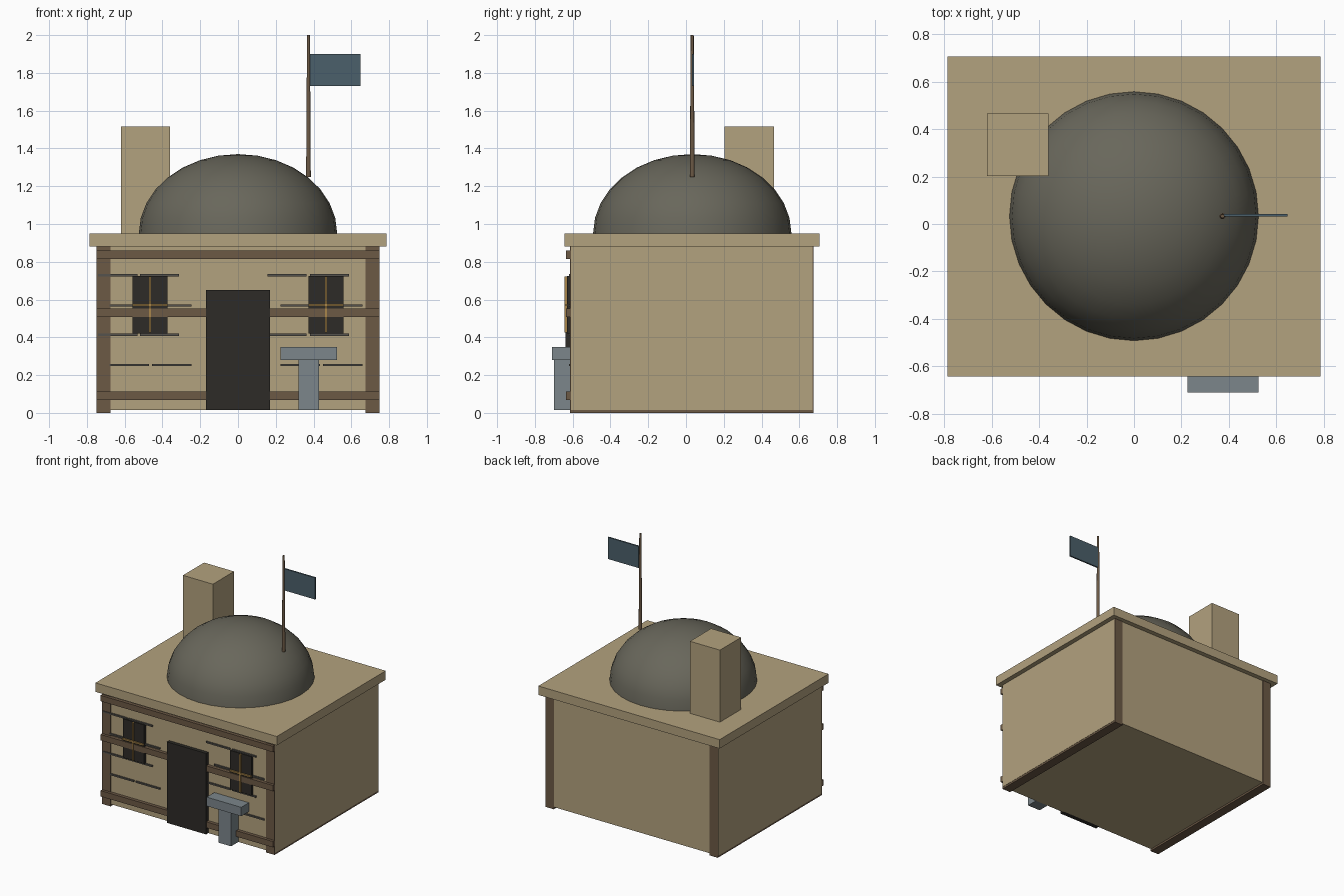
import bpy, bmesh, math

if "Cube" in bpy.data.objects:
    bpy.data.objects.remove(bpy.data.objects["Cube"])


def material(name, rgb):
    m = bpy.data.materials.new(name)
    m.diffuse_color = (*rgb, 1)
    m.use_nodes = True
    m.node_tree.nodes["Principled BSDF"].inputs["Base Color"].default_value = m.diffuse_color
    return m


PLASTER = material("plaster", (0.45, 0.36, 0.21))
TIMBER = material("timber", (0.15, 0.10, 0.06))
DARK = material("dark", (0.026, 0.024, 0.02))
DOME = material("dome_grey", (0.14, 0.135, 0.105))
CLOTH = material("cloth", (0.07, 0.115, 0.145))
STONE = material("stone", (0.20, 0.24, 0.26))
BRASS = material("brass", (0.40, 0.24, 0.07))
MORTAR = material("mortar", (0.09, 0.085, 0.075))


def finish(bm, name, mat):
    me = bpy.data.meshes.new(name)
    bm.to_mesh(me)
    bm.free()
    me.materials.append(mat)
    ob = bpy.data.objects.new(name, me)
    bpy.context.collection.objects.link(ob)
    return ob


def box(name, xr, yr, zr, mat):
    bm = bmesh.new()
    bmesh.ops.create_cube(bm, size=1)
    for v in bm.verts:
        v.co = [sum(r) / 2 + c * (r[1] - r[0]) for c, r in zip(v.co, (xr, yr, zr))]
    return finish(bm, name, mat)


def smooth(ob, angle):
    bpy.ops.object.select_all(action='DESELECT')
    ob.select_set(True)
    bpy.context.view_layer.objects.active = ob
    bpy.ops.object.shade_smooth_by_angle(angle=math.radians(angle))


# Main block, roof slab and chimney
box("walls", (-0.75, 0.75), (-0.61, 0.67), (0.015, 0.88), PLASTER)
box("roof_slab", (-0.787, 0.787), (-0.643, 0.707), (0.88, 0.95), PLASTER)
box("chimney", (-0.62, -0.36), (0.203, 0.465), (0.94, 1.515), PLASTER)

# Flattened half-sphere dome
bm = bmesh.new()
bmesh.ops.create_uvsphere(bm, u_segments=32, v_segments=16, radius=1)
bmesh.ops.bisect_plane(bm, geom=bm.verts[:] + bm.edges[:] + bm.faces[:],
                       plane_co=(0, 0, 0), plane_no=(0, 0, 1), clear_inner=True)
for v in bm.verts:
    v.co = (v.co.x * 0.525, v.co.y * 0.525 + 0.033, v.co.z * 0.42 + 0.95)
smooth(finish(bm, "dome", DOME), 40)

# Flagpole and flag
bm = bmesh.new()
bmesh.ops.create_cone(bm, cap_ends=True, segments=10, radius1=0.013, radius2=0.008, depth=0.75)
bmesh.ops.translate(bm, verts=bm.verts, vec=(0.373, 0.033, 1.625))
smooth(finish(bm, "flagpole", TIMBER), 40)
box("flag", (0.38, 0.648), (0.031, 0.043), (1.73, 1.90), CLOTH)

# Timber frame: full-depth corner posts and front beams
for s, side in ((-1, "left"), (1, "right")):
    xr = sorted((s * 0.675, s * 0.748))
    box(side + "_post", xr, (-0.615, 0.674), (0, 0.88), TIMBER)
for i, z in enumerate((0.09, 0.53, 0.837)):
    box(f"beam_{i}", (-0.748, 0.748), (-0.636, -0.6), (z - 0.023, z + 0.023), TIMBER)

# Door
box("door", (-0.17, 0.17), (-0.638, -0.6), (0.015, 0.65), DARK)

# Windows with crossed glazing bars
for x, side in ((-0.466, "left"), (0.466, "right")):
    box(side + "_window", (x - 0.093, x + 0.093), (-0.63, -0.6), (0.42, 0.725), DARK)
    box(side + "_upright_bar", (x - 0.006, x + 0.006), (-0.642, -0.62), (0.425, 0.723), BRASS)
    box(side + "_cross_bar", (x - 0.092, x + 0.092), (-0.642, -0.62), (0.565, 0.577), BRASS)

# Staggered wall courses
for r, z in enumerate((0.253, 0.413, 0.568, 0.728)):
    starts = (-0.68, -0.455, 0.225, 0.45) if r % 2 == 0 else (-0.74, -0.52, 0.155, 0.38)
    if r in (0, 2):
        starts = (-0.68, -0.455, 0.225, 0.45)
    for i, x in enumerate(starts):
        box(f"course_{r}_{i}", (x, x + 0.208), (-0.62, -0.605), (z - 0.006, z + 0.006), MORTAR)

# Stone pedestal with basin by the door
box("pedestal", (0.32, 0.43), (-0.70, -0.605), (0.015, 0.285), STONE)
box("basin", (0.225, 0.525), (-0.71, -0.615), (0.28, 0.35), STONE)
